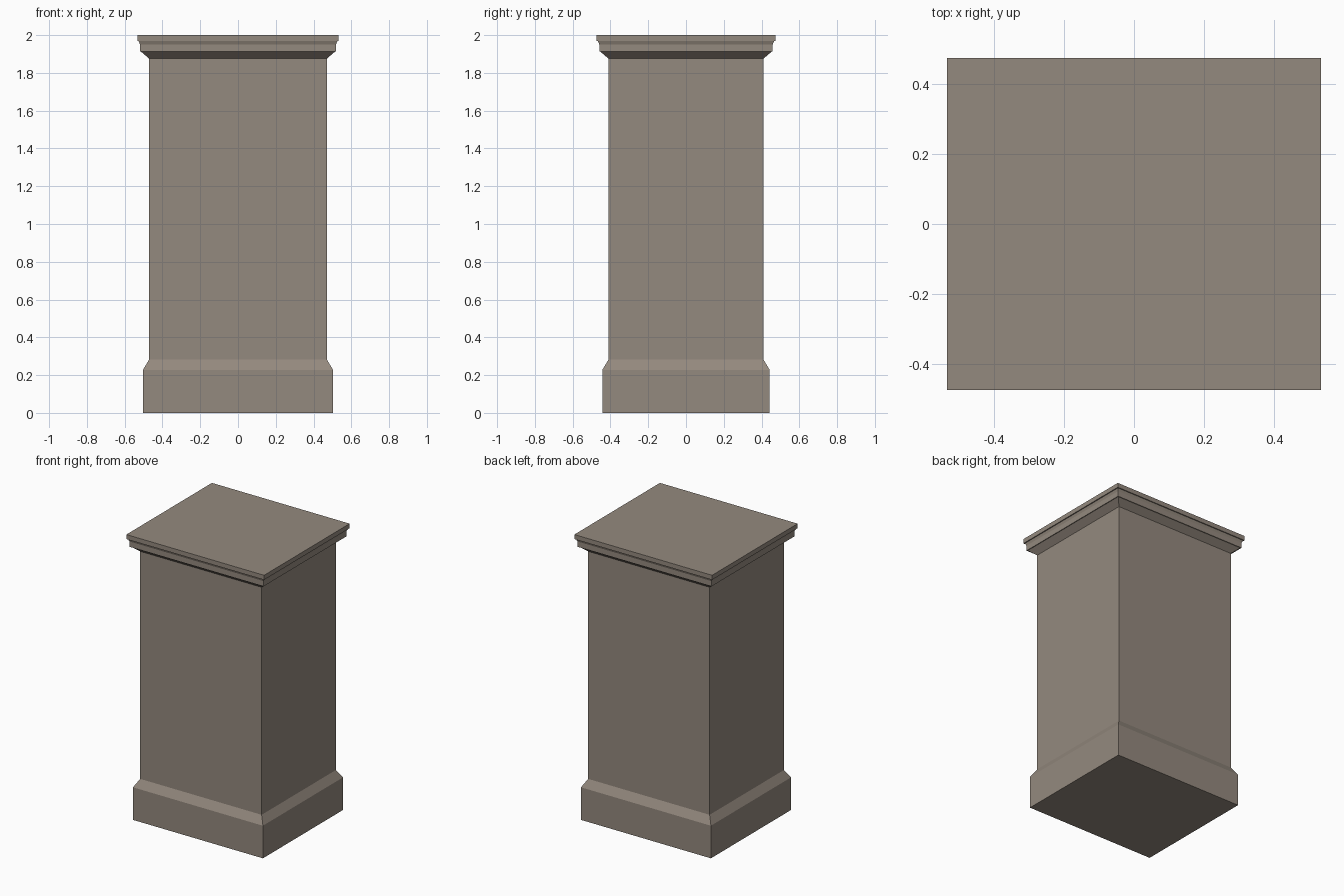
import bpy
import bmesh

cube = bpy.data.objects.get("Cube")
if cube:
    bpy.data.objects.remove(cube, do_unlink=True)

# One warm grey stone
stone = bpy.data.materials.new("warm grey stone")
stone.use_nodes = True
colour = (0.296, 0.251, 0.209, 1)
stone.diffuse_color = colour
stone.node_tree.nodes["Principled BSDF"].inputs["Base Color"].default_value = colour

INSET = 0.06  # the pedestal is shallower than it is wide


def moulding(name, profile, cap_bottom=False, cap_top=False):
    """Sweep a (half width, height) profile around a rectangle."""
    bm = bmesh.new()
    rings = []
    for w, z in profile:
        d = w - INSET
        rings.append([bm.verts.new((sx * w, sy * d, z))
                      for sx, sy in ((-1, -1), (1, -1), (1, 1), (-1, 1))])
    for low, high in zip(rings, rings[1:]):
        for i in range(4):
            j = (i + 1) % 4
            bm.faces.new((low[i], low[j], high[j], high[i]))
    if cap_bottom:
        bm.faces.new(rings[0][::-1])
    if cap_top:
        bm.faces.new(rings[-1])
    mesh = bpy.data.meshes.new(name)
    bm.to_mesh(mesh)
    bm.free()
    mesh.materials.append(stone)
    obj = bpy.data.objects.new(name, mesh)
    bpy.context.collection.objects.link(obj)
    return obj


SHAFT = 0.47
SHAFT_BOTTOM, SHAFT_TOP = 0.283, 1.875

# Plinth with a sloped upper edge
moulding("plinth", [(0.503, 0), (0.503, 0.228), (SHAFT, SHAFT_BOTTOM)], cap_bottom=True)

# Plain shaft
moulding("shaft", [(SHAFT, SHAFT_BOTTOM), (SHAFT, SHAFT_TOP)])

# Stepped cornice with a flat top slab
moulding("cornice", [(SHAFT, SHAFT_TOP), (0.514, 1.913), (0.519, 1.913), (0.519, 1.95),
                     (0.526, 1.968), (0.533, 1.968), (0.533, 2.0)], cap_top=True)
